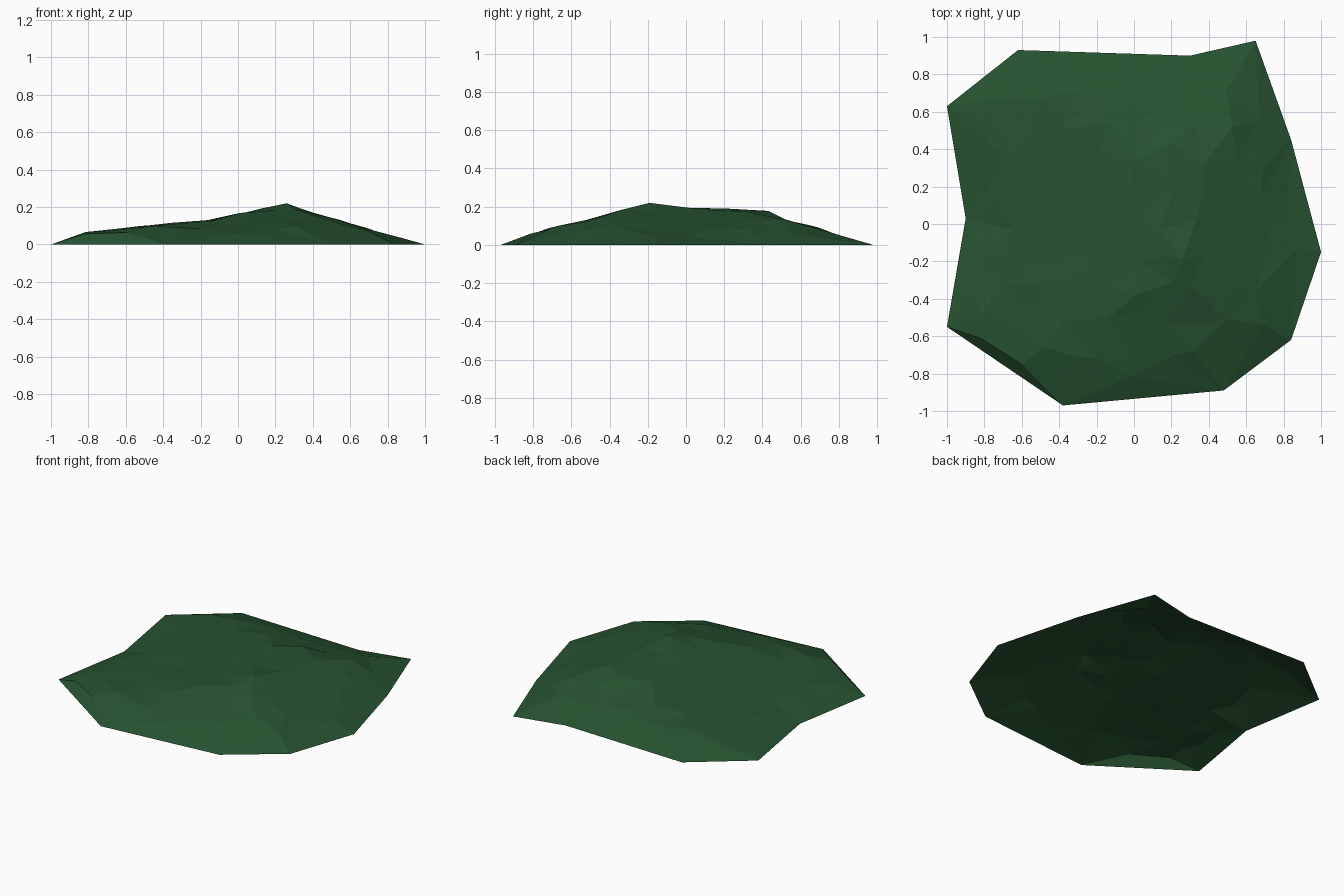
import bpy, random
from mathutils import Vector
from mathutils.geometry import delaunay_2d_cdt, intersect_point_line

if "Cube" in bpy.data.objects:
    bpy.data.objects.remove(bpy.data.objects["Cube"])

random.seed(4)

# ground outline, and the hill's silhouette heights along x and along y
OUTLINE = [(-1, .63), (-1, -.55), (-.38, -.97), (.48, -.89), (.84, -.62), (1, -.15),
           (.84, .45), (.65, .98), (.3, .9), (-.62, .93)]
OUTLINE.insert(1, (-.9, .03))
ALONG_X = [(-1, 0), (-.83, .067), (-.6, .09), (-.32, .123), (-.17, .13), (0, .17),
           (.26, .22), (.75, .07), (1, 0)]
ALONG_Y = [(-.98, 0), (-.8, .065), (-.68, .10), (-.5, .135), (-.3, .2), (-.19, .22),
           (0, .195), (.25, .19), (.43, .178), (.54, .13), (.78, .07), (.98, 0)]


def lerp_profile(profile, t):
    for (a, za), (b, zb) in zip(profile, profile[1:]):
        if a <= t <= b:
            return za + (zb - za) * (t - a) / (b - a)
    return 0


def edge_distance(p):
    best = 9
    for i, a in enumerate(OUTLINE):
        a, b = Vector(a), Vector(OUTLINE[(i + 1) % len(OUTLINE)])
        q, t = intersect_point_line(p, a, b)
        q = a.lerp(b, min(1, max(0, t)))
        best = min(best, (p - q.to_2d()).length)
    return best


def inside(p):
    hit = False
    for i, a in enumerate(OUTLINE):
        b = OUTLINE[(i + 1) % len(OUTLINE)]
        if (a[1] > p.y) != (b[1] > p.y):
            if p.x < a[0] + (p.y - a[1]) * (b[0] - a[0]) / (b[1] - a[1]):
                hit = not hit
    return hit


def height(p):
    # the front-left flank is steep, the others are gentle
    slope = 1.1 if p.x < -.35 and p.y < -.5 else .5
    return min(lerp_profile(ALONG_X, p.x), lerp_profile(ALONG_Y, p.y), slope * edge_distance(p))


# landmarks: summit, back ridge and front-left shoulder, then a jittered grid
points = [Vector(p) for p in OUTLINE]
marks = [Vector(p) for p in [(.26, -.19), (.2, .43), (.22, .2), (-.82, -.61), (-.6, -.75)]]
points += marks
step = .17
for i in range(-6, 7):
    for j in range(-6, 7):
        p = Vector((i * step + random.uniform(-.04, .04), j * step + random.uniform(-.04, .04)))
        if inside(p) and edge_distance(p) > .11 and all((p - m).length > .09 for m in marks):
            points.append(p)

n = len(OUTLINE)
flat, _, faces, *_ = delaunay_2d_cdt(points, [], [list(range(n))], 1, 1e-5)
verts = []
for k, p in enumerate(flat):
    z = 0 if edge_distance(p) < .005 else height(p)
    if z > .05 and all((p - m).length > .01 for m in marks):
        z -= random.uniform(0, .01)
    verts.append((p.x, p.y, z))

# open hill surface
mesh = bpy.data.meshes.new("grassy_hill")
mesh.from_pydata(verts, [], faces)
mesh.update()
if sum(f.normal.z for f in mesh.polygons) < 0:
    mesh.flip_normals()
hill = bpy.data.objects.new("grassy_hill", mesh)
bpy.context.collection.objects.link(hill)

grass = bpy.data.materials.new("dark_grass_green")
grass.diffuse_color = (.02, .085, .03, 1)
grass.use_nodes = True
grass.node_tree.nodes["Principled BSDF"].inputs["Base Color"].default_value = grass.diffuse_color
mesh.materials.append(grass)
